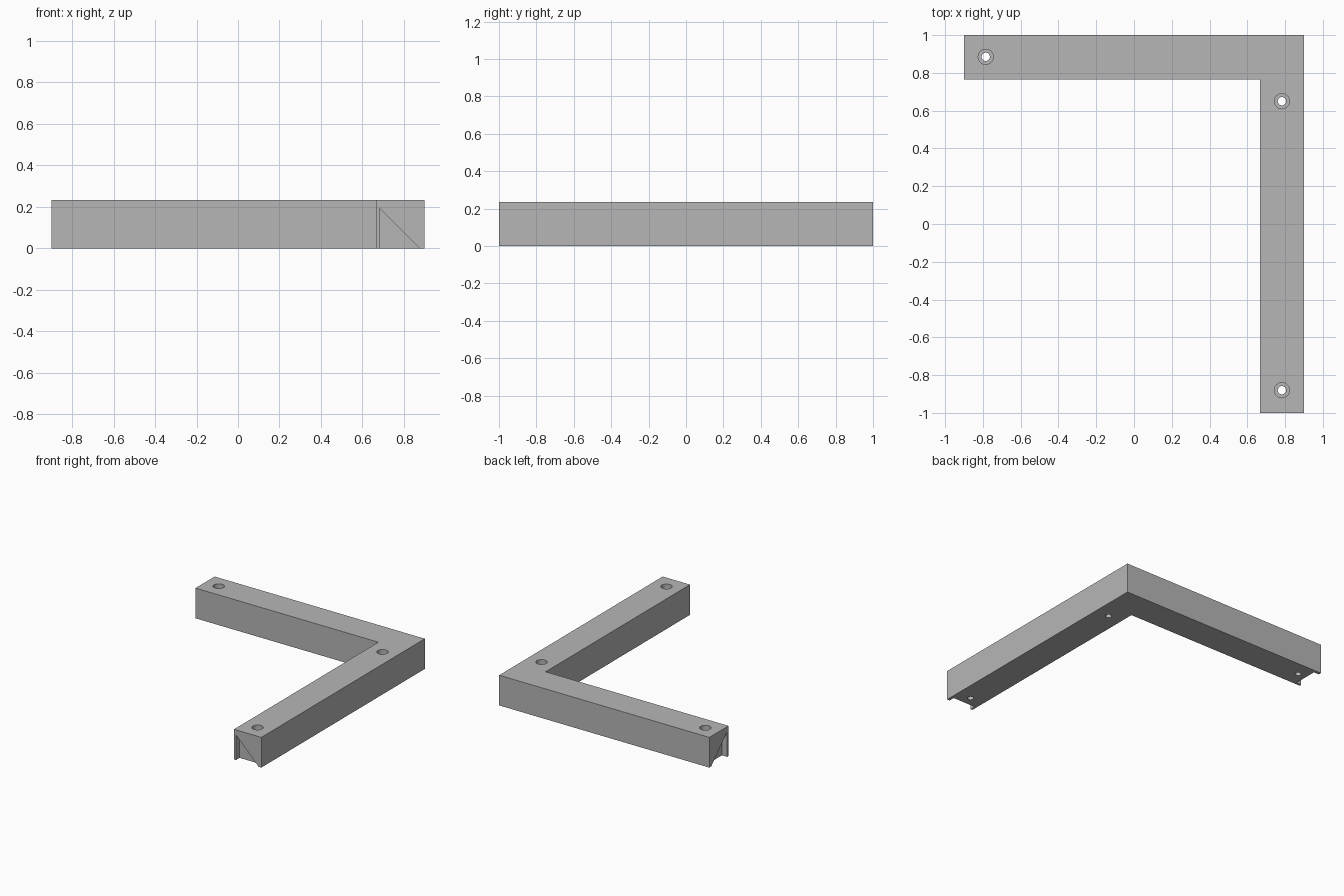
import bpy
import bmesh
from mathutils import Vector

if "Cube" in bpy.data.objects:
    bpy.data.objects.remove(bpy.data.objects["Cube"], do_unlink=True)

HALF_X, HALF_Y = 0.9, 1.0
ARM = 0.234           # square bar section
NOTCH_DEPTH = 0.045
NOTCH_GAP = 0.016     # wall left on the inner side of the notch
NOTCH_SIZE = 0.195

grey = bpy.data.materials.new("plain_grey")
grey.use_nodes = True
colour = (0.47, 0.47, 0.47, 1)
grey.diffuse_color = colour
grey.node_tree.nodes["Principled BSDF"].inputs["Base Color"].default_value = colour


def prism(name, outline, sweep):
    """Solid made by sweeping a flat outline along a vector."""
    bm = bmesh.new()
    face = bm.faces.new([bm.verts.new(p) for p in outline])
    swept = bmesh.ops.extrude_face_region(bm, geom=[face])["geom"]
    moved = [g for g in swept if isinstance(g, bmesh.types.BMVert)]
    bmesh.ops.translate(bm, verts=moved, vec=Vector(sweep))
    bmesh.ops.recalc_face_normals(bm, faces=bm.faces)
    mesh = bpy.data.meshes.new(name)
    bm.to_mesh(mesh)
    bm.free()
    obj = bpy.data.objects.new(name, mesh)
    bpy.context.collection.objects.link(obj)
    mesh.materials.append(grey)
    return obj


def drill(name, x, y, radius, bottom, top):
    bpy.ops.mesh.primitive_cylinder_add(
        vertices=32, radius=radius, depth=top - bottom,
        location=(x, y, (top + bottom) / 2))
    obj = bpy.context.object
    obj.name = name
    obj.data.materials.append(grey)
    return obj


def cut(target, cutter):
    cutter.hide_render = True
    mod = target.modifiers.new("cut", "BOOLEAN")
    mod.operation = "DIFFERENCE"
    mod.solver = "EXACT"
    mod.object = cutter
    bpy.context.view_layer.objects.active = target
    bpy.ops.object.modifier_apply(modifier=mod.name)
    bpy.data.objects.remove(cutter, do_unlink=True)


# L-shaped bar
inner_x, inner_y = HALF_X - ARM, HALF_Y - ARM
frame = prism("corner_frame", [
    (-HALF_X, HALF_Y, 0), (-HALF_X, inner_y, 0), (inner_x, inner_y, 0),
    (inner_x, -HALF_Y, 0), (HALF_X, -HALF_Y, 0), (HALF_X, HALF_Y, 0)],
    (0, 0, ARM))

# Triangular notch in each free end, tall on the inner side
over = 0.02
tall, low = NOTCH_GAP, NOTCH_GAP + NOTCH_SIZE
section = [(tall, NOTCH_SIZE), (tall, -over), (low + over, -over), (low, 0)]
cut(frame, prism("front_notch_cutter",
                 [(inner_x + s, -HALF_Y - over, z) for s, z in section],
                 (0, NOTCH_DEPTH + over, 0)))
cut(frame, prism("side_notch_cutter",
                 [(-HALF_X - over, inner_y + s, z) for s, z in section],
                 (NOTCH_DEPTH + over, 0, 0)))

# Counterbored screw holes
for x, y in ((-0.785, 0.885), (0.783, 0.65), (0.783, -0.88)):
    cut(frame, drill("screw_hole_cutter", x, y, 0.022, -0.1, ARM + 0.1))
    cut(frame, drill("screw_head_cutter", x, y, 0.04, 0.12, ARM + 0.1))

bpy.ops.object.select_all(action="DESELECT")
frame.select_set(True)
bpy.context.view_layer.objects.active = frame
bpy.ops.object.shade_smooth_by_angle()
